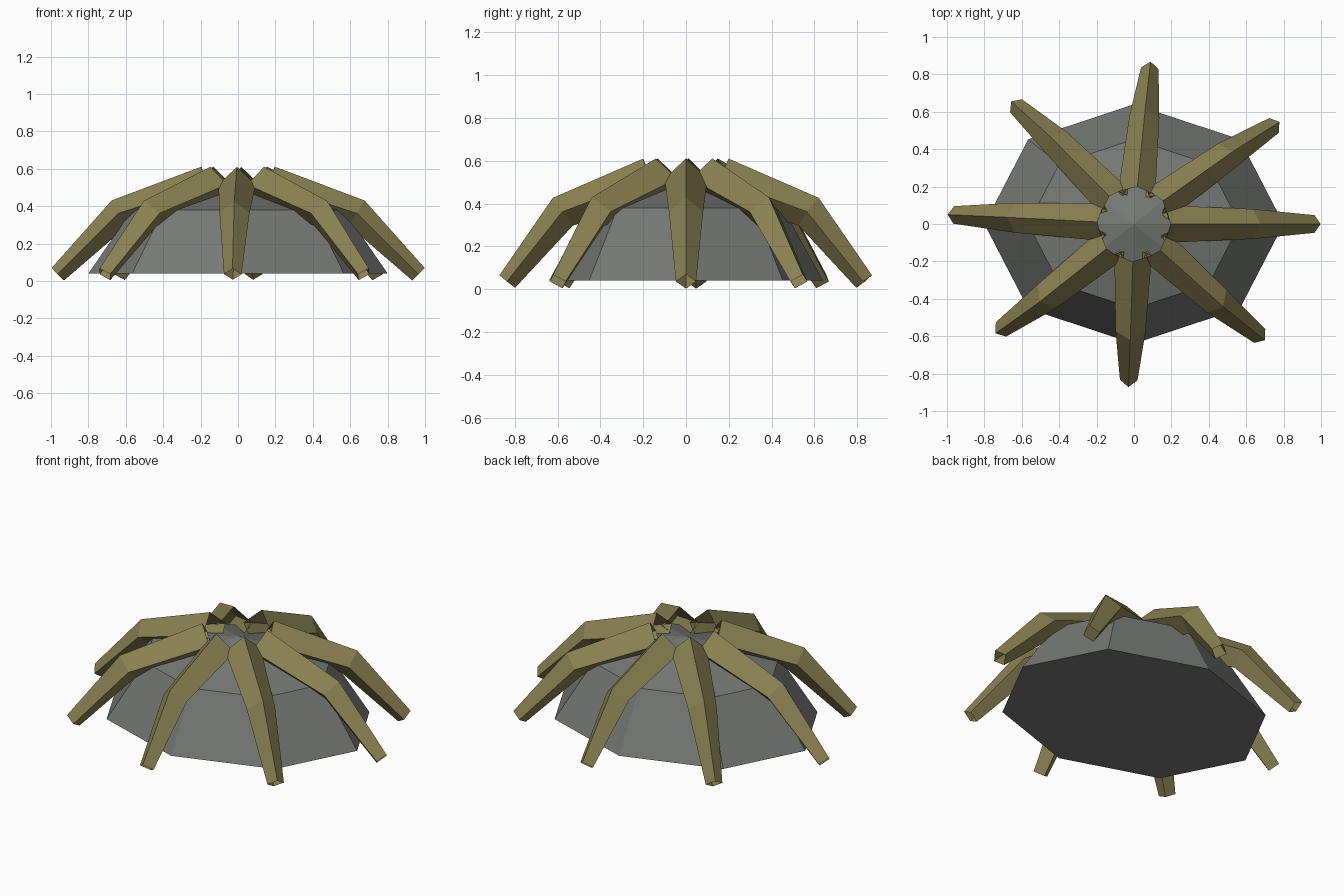
import bpy, bmesh, math
from mathutils import Vector

if "Cube" in bpy.data.objects:
    bpy.data.objects.remove(bpy.data.objects["Cube"])


def material(name, rgb):
    m = bpy.data.materials.new(name)
    m.diffuse_color = (*rgb, 1)
    m.use_nodes = True
    m.node_tree.nodes["Principled BSDF"].inputs["Base Color"].default_value = m.diffuse_color
    return m


def add_object(name, bm, mat):
    me = bpy.data.meshes.new(name)
    bm.to_mesh(me)
    bm.free()
    me.materials.append(mat)
    ob = bpy.data.objects.new(name, me)
    bpy.context.collection.objects.link(ob)


stone = material("stone grey", (0.18, 0.19, 0.18))
olive = material("olive wood", (0.25, 0.22, 0.085))

# Dome body: eight-sided half ellipsoid with a flat underside
bm = bmesh.new()
bmesh.ops.create_uvsphere(bm, u_segments=8, v_segments=4, radius=1)
bmesh.ops.delete(bm, geom=[v for v in bm.verts if v.co.z < -0.1], context='VERTS')
bmesh.ops.holes_fill(bm, edges=[e for e in bm.edges if e.is_boundary], sides=0)
for v in bm.verts:
    v.co = Vector((v.co.x * 0.8, v.co.y * 0.64, 0.04 + v.co.z * 0.48))
bmesh.ops.recalc_face_normals(bm, faces=bm.faces)
add_object("dome_body", bm, stone)

# Bent ribs: tapered open tubes of diamond section
# (x radius, y radius, height, half width) at top, knee and foot
STATIONS = [(0.165, 0.165, 0.516, 0.10),
            (0.635, 0.575, 0.362, 0.08),
            (0.965, 0.835, 0.036, 0.047)]


def rib(name, angle):
    c, s = math.cos(angle), math.sin(angle)
    pts = [Vector((rx * c, ry * s, z)) for rx, ry, z, _ in STATIONS]
    d = [(pts[i + 1] - pts[i]).normalized() for i in range(2)]
    tangents = [d[0], (d[0] + d[1]).normalized(), d[1]]
    bm = bmesh.new()
    rings = []
    for p, t, st in zip(pts, tangents, STATIONS):
        side = Vector((0, 0, 1)).cross(t).normalized()
        up = t.cross(side)
        rings.append([bm.verts.new(p + k * st[3]) for k in (up, side, -up, -side)])
    for a, b in zip(rings, rings[1:]):
        for k in range(4):
            n = (k + 1) % 4
            bm.faces.new((a[k], a[n], b[n], b[k]))
    bmesh.ops.recalc_face_normals(bm, faces=bm.faces)
    add_object(name, bm, olive)


for i in range(8):
    rib(f"rib_{i + 1}", -0.8 * i)
